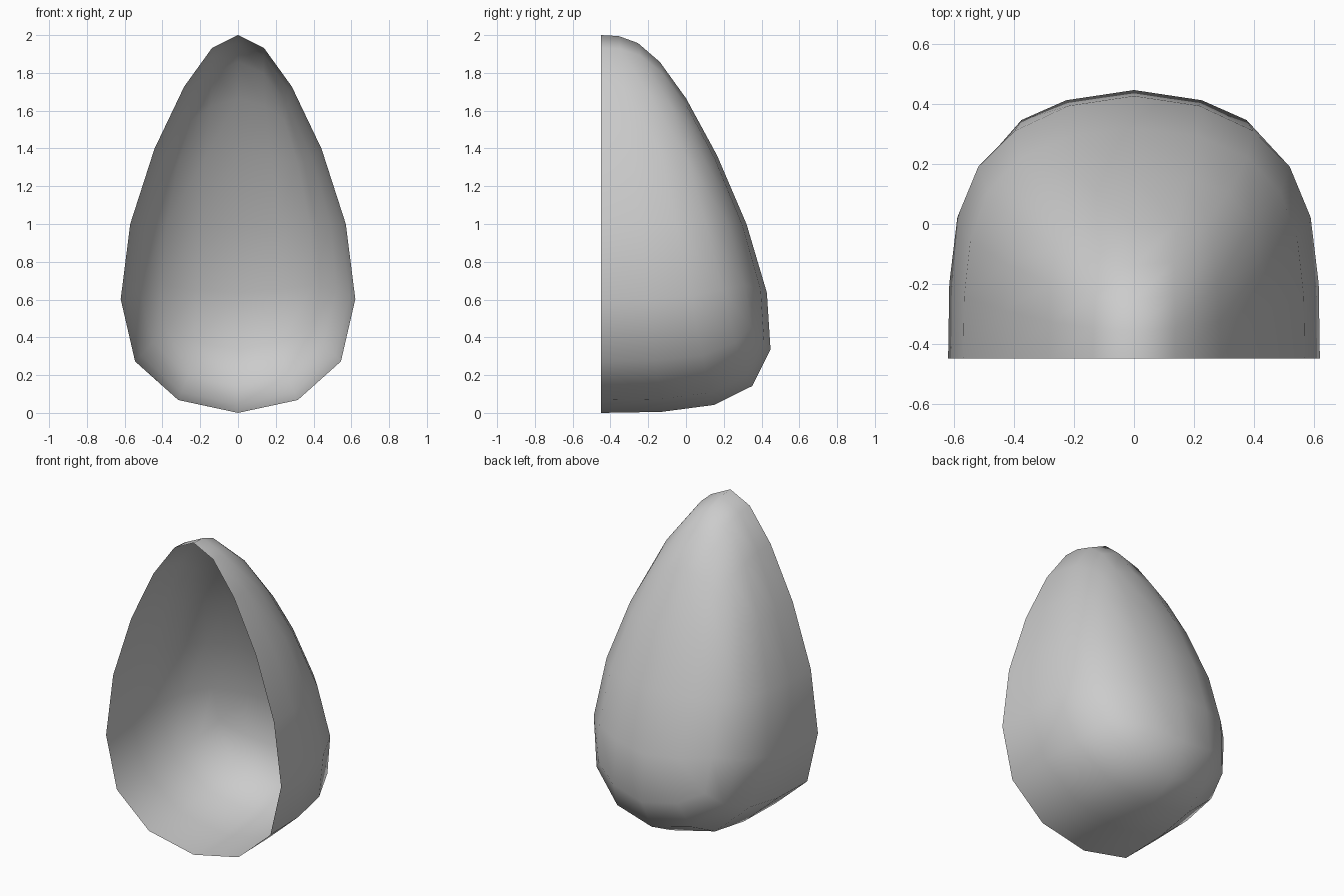
import bpy, bmesh

if "Cube" in bpy.data.objects:
    bpy.data.objects.remove(bpy.data.objects["Cube"])

# Control cage: a tapered box with its front face left open
TOP_X, BOTTOM_X = 0.2325, 1.0125
TOP_Z, BOTTOM_Z = 2.0909, -0.0909
FRONT_Y, BACK_TOP_Y, BACK_BOTTOM_Y = -0.45, -0.12, 0.895

mesh = bpy.data.meshes.new("egg_shaped_shell")
shell = bpy.data.objects.new("egg_shaped_shell", mesh)
bpy.context.collection.objects.link(shell)

bm = bmesh.new()
bmesh.ops.create_cube(bm, size=2)
front = [f for f in bm.faces if f.normal.y < -0.5]
bmesh.ops.delete(bm, geom=front, context='FACES_ONLY')
for v in bm.verts:
    top, back = v.co.z > 0, v.co.y > 0
    v.co.x *= TOP_X if top else BOTTOM_X
    v.co.y = (BACK_TOP_Y if top else BACK_BOTTOM_Y) if back else FRONT_Y
    v.co.z = TOP_Z if top else BOTTOM_Z
for f in bm.faces:
    f.smooth = True
bm.to_mesh(mesh)
bm.free()

# Subdivision rounds the open box into the hollow half egg
sub = shell.modifiers.new("rounding", 'SUBSURF')
sub.levels = sub.render_levels = 2
sub.use_limit_surface = True
